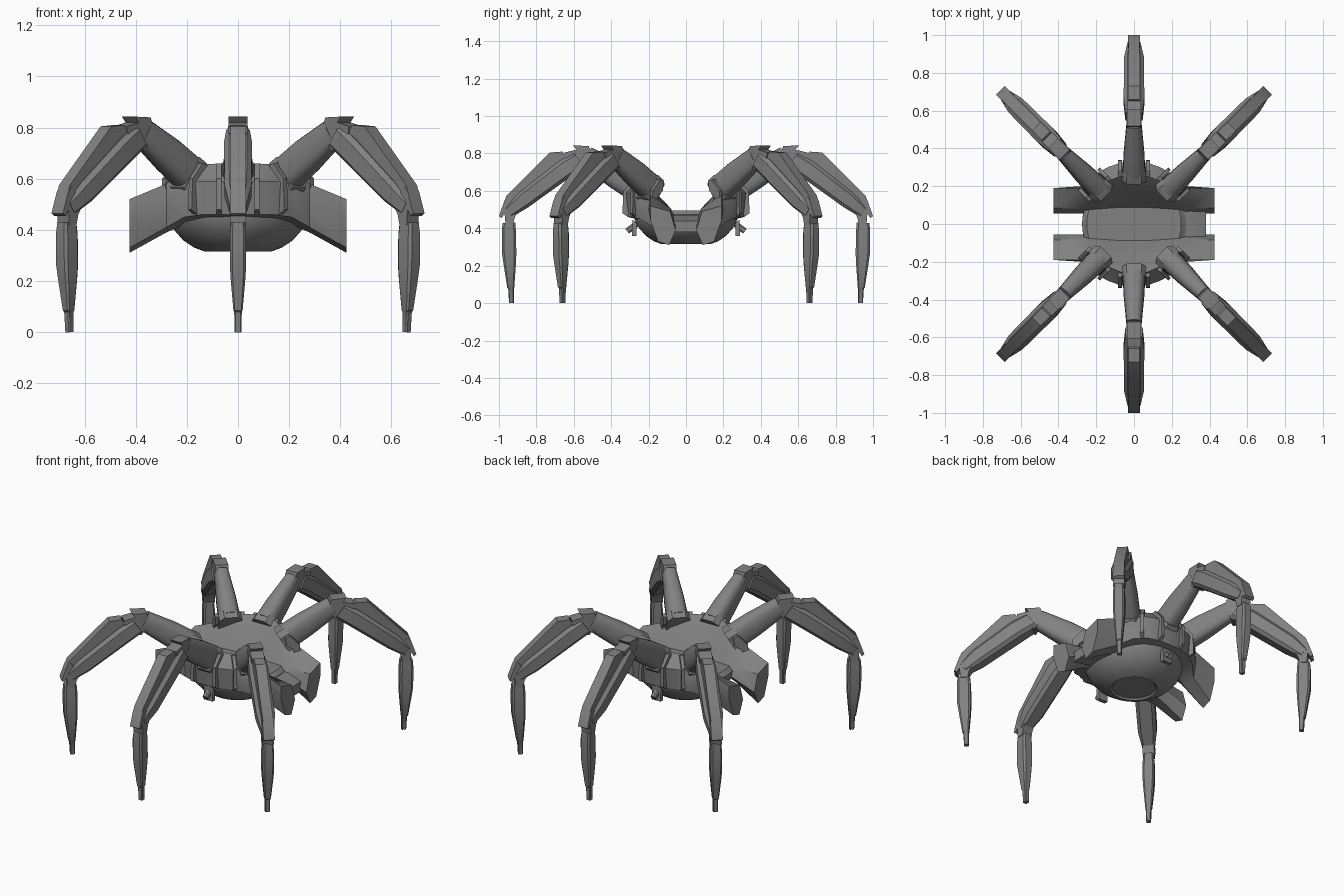
import bpy, bmesh, math
from mathutils import Vector

cube = bpy.data.objects.get("Cube")
if cube:
    bpy.data.objects.remove(cube, do_unlink=True)

grey = bpy.data.materials.new("gunmetal_grey")
grey.use_nodes = True
grey.diffuse_color = (0.22, 0.22, 0.22, 1)
grey.node_tree.nodes["Principled BSDF"].inputs["Base Color"].default_value = (0.22, 0.22, 0.22, 1)

made = []


def add_object(name, mesh, angle=0.0):
    ob = bpy.data.objects.new(name, mesh)
    ob.rotation_euler.z = angle
    bpy.context.collection.objects.link(ob)
    made.append(ob)
    return ob


def loft(name, rings):
    """Mesh skinned through equal-length rings of points, capped at both ends."""
    bm = bmesh.new()
    loops = [[bm.verts.new(p) for p in ring] for ring in rings]
    n = len(loops[0])
    for a, b in zip(loops, loops[1:]):
        for i in range(n):
            j = (i + 1) % n
            bm.faces.new((a[i], a[j], b[j], b[i]))
    bm.faces.new(loops[0])
    bm.faces.new(loops[-1])
    bmesh.ops.recalc_face_normals(bm, faces=bm.faces)
    mesh = bpy.data.meshes.new(name)
    bm.to_mesh(mesh)
    bm.free()
    mesh.materials.append(grey)
    return mesh


def prism(name, profile, half, offset=0.0):
    """Plate with a profile in the radial/vertical plane."""
    return loft(name, [[(r, offset + s * half, z) for r, z in profile] for s in (-1, 1)])


def chamfered(c):
    return [(1, c), (c, 1), (-c, 1), (-1, c), (-1, -c), (-c, -1), (c, -1), (1, -c)]


def rounded(sides, power=0.75):
    """Softly squared circle."""
    angles = [2 * math.pi * i / sides for i in range(sides)]
    soft = lambda v: math.copysign(abs(v) ** power, v)
    return [(soft(math.cos(a)), soft(math.sin(a))) for a in angles]


def limb(name, stations, outline):
    """Limb through stations of (radius, height, half thickness, half width)."""
    d = Vector((stations[-1][0] - stations[0][0], 0, stations[-1][1] - stations[0][1])).normalized()
    up, side = Vector((-d.z, 0, d.x)), Vector((0, 1, 0))
    return loft(name, [[Vector((r, 0, z)) + up * (t * a) + side * (w * b) for a, b in outline]
                       for r, z, t, w in stations])


def lathe(name, profile, sides=48):
    """Turned shape about the vertical axis."""
    return loft(name, [[(r * math.cos(2 * math.pi * i / sides), r * math.sin(2 * math.pi * i / sides), z)
                        for i in range(sides)] for r, z in profile])


# Rounded belly bowl with a shallow recessed base
add_object("belly_bowl", lathe("belly_bowl", [
    (0.12, 0.325), (0.13, 0.315), (0.17, 0.33), (0.215, 0.36), (0.25, 0.40),
    (0.275, 0.45), (0.275, 0.475), (0.25, 0.495)]))

# Block at one end of the belly, between the wings
add_object("nose_block", loft("nose_block", [
    [(x, s * w, z) for s, z in ((-1, lo), (1, lo), (1, hi), (-1, hi))]
    for x, w, lo, hi in ((0.15, 0.10, 0.42, 0.48), (0.30, 0.08, 0.40, 0.47), (0.38, 0.07, 0.38, 0.44))]))

# Arched shells, front and back, whose ends droop into wings
half_sections = [
    (0.425, [(0.055, 0.39), (0.085, 0.49), (0.19, 0.52), (0.19, 0.44), (0.15, 0.33), (0.09, 0.31)]),
    (0.28, [(0.055, 0.44), (0.08, 0.505), (0.19, 0.58), (0.20, 0.50), (0.18, 0.41), (0.10, 0.39)]),
    (0.21, [(0.06, 0.45), (0.08, 0.50), (0.20, 0.63), (0.26, 0.58), (0.25, 0.45), (0.12, 0.42)]),
    (0.14, [(0.07, 0.46), (0.085, 0.50), (0.225, 0.655), (0.30, 0.59), (0.29, 0.46), (0.12, 0.42)]),
    (0.07, [(0.075, 0.46), (0.09, 0.50), (0.255, 0.66), (0.325, 0.59), (0.31, 0.46), (0.12, 0.42)]),
]
sections = [(-x, p) for x, p in half_sections] + half_sections[::-1]
for label, sign in (("front", -1), ("back", 1)):
    add_object(label + "_shell", loft(label + "_shell", [
        [(x, sign * y, z) for y, z in pts] for x, pts in sections]))

# Parts of one leg, pointing along +x
fin = [(0.25, 0.65), (0.28, 0.66), (0.335, 0.60), (0.34, 0.48), (0.31, 0.46), (0.30, 0.57), (0.26, 0.60)]
leg_parts = [
    limb("hip_collar", [(0.25, 0.595, 0.076, 0.064), (0.29, 0.62, 0.076, 0.064),
                        (0.30, 0.627, 0.07, 0.06)], chamfered(0.6)),
    limb("upper_leg", [(0.275, 0.62, 0.073, 0.06), (0.38, 0.688, 0.071, 0.055),
                       (0.535, 0.785, 0.056, 0.04)], rounded(20)),
    prism("knee_cap", [(0.50, 0.79), (0.52, 0.84), (0.605, 0.843), (0.585, 0.82), (0.65, 0.805),
                       (0.64, 0.73), (0.55, 0.71)], 0.037),
    limb("lower_leg", [(0.57, 0.765, 0.05, 0.046), (0.65, 0.715, 0.052, 0.055),
                       (0.87, 0.55, 0.046, 0.052), (0.95, 0.485, 0.032, 0.034)], chamfered(0.65)),
    prism("shin_plate", [(0.64, 0.78), (0.66, 0.81), (0.73, 0.805), (0.96, 0.575), (0.975, 0.53),
                         (0.92, 0.53), (0.68, 0.74)], 0.03),
    prism("ankle", [(0.89, 0.50), (0.95, 0.57), (0.97, 0.55), (1.0, 0.465), (0.985, 0.455), (0.97, 0.48),
                    (0.965, 0.42), (0.925, 0.42), (0.915, 0.46)], 0.032),
    limb("foot", [(0.947, 0.43, 0.034, 0.027), (0.947, 0.38, 0.038, 0.032), (0.945, 0.26, 0.038, 0.032),
                  (0.942, 0.20, 0.032, 0.028), (0.937, 0.085, 0.019, 0.018), (0.935, 0.08, 0.016, 0.015),
                  (0.933, 0.0, 0.013, 0.013)], chamfered(0.7)),
    prism("hip_fin_right", fin, 0.01, -0.074),
    prism("hip_fin_left", fin, 0.01, 0.074),
]
legs = {"left": 45, "middle": 90, "right": 135}
for end, sign in (("front", -1), ("back", 1)):
    for place, angle in legs.items():
        for mesh in leg_parts:
            add_object(f"{end}_{place}_{mesh.name}", mesh, math.radians(sign * angle))

# Small cross-shaped clips below the middle legs
clip_parts = [
    limb("clip_stem", [(0.24, 0.44, 0.016, 0.016), (0.315, 0.385, 0.016, 0.016)], chamfered(0.55)),
    prism("clip_bar", [(0.265, 0.43), (0.285, 0.445), (0.29, 0.36), (0.265, 0.36)], 0.03),
]
for end, sign in (("front", -1), ("back", 1)):
    for mesh in clip_parts:
        add_object(f"{end}_{mesh.name}", mesh, sign * math.pi / 2)

# Smooth the rounded surfaces, keep the hard edges
bpy.ops.object.select_all(action="DESELECT")
for ob in made:
    ob.select_set(True)
bpy.context.view_layer.objects.active = made[0]
bpy.ops.object.shade_smooth_by_angle(angle=math.radians(30))
